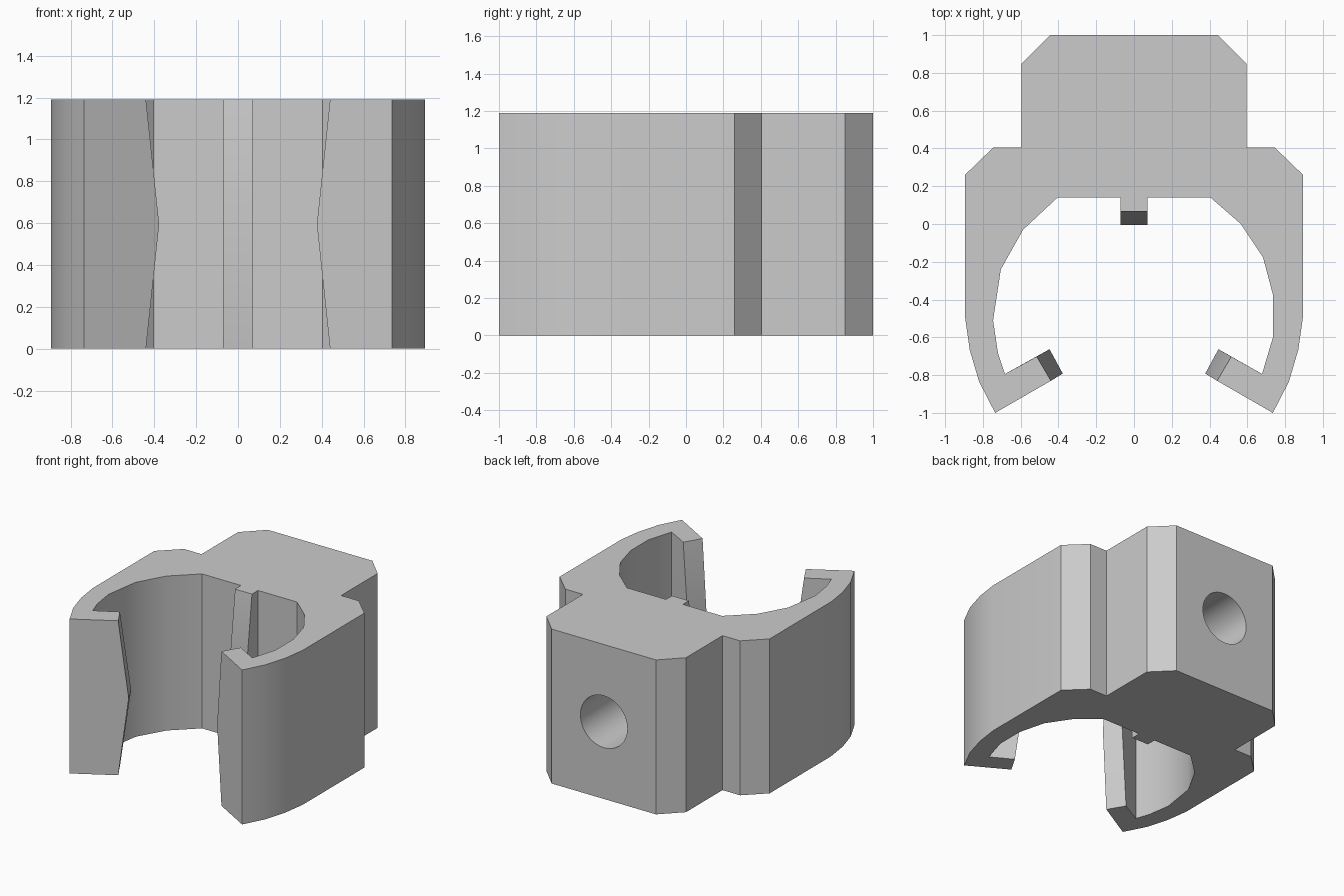
import bpy, bmesh, math

if "Cube" in bpy.data.objects:
    bpy.data.objects.remove(bpy.data.objects["Cube"], do_unlink=True)

HEIGHT = 1.19
HOLE_RADIUS, HOLE_DEPTH = 0.2, 0.6

# Plain grey plastic
grey = bpy.data.materials.new("grey_plastic")
grey.use_nodes = True
colour = (0.6, 0.6, 0.6, 1)
grey.diffuse_color = colour
grey.node_tree.nodes["Principled BSDF"].inputs["Base Color"].default_value = colour


def mirror(points):
    return [(-x, y) for x, y in reversed(points)]


# Outer wall on the left side, from the back down to the jaw
outer = [(0.445, 1), (0.595, 0.85), (0.595, 0.405), (0.745, 0.405), (0.895, 0.26),
         (0.895, -0.49), (0.87, -0.665), (0.82, -0.835), (0.735, -1)]
# Jaw tip, at mid height and drawn back at both ends
tip_mid = [(0.377, -0.792), (0.447, -0.663)]
tip_end = [(0.44, -0.83), (0.515, -0.702)]
# Round bore, with facets that differ on each side
bore_left = [(0.678, -0.794), (0.737, -0.595), (0.737, -0.38), (0.683, -0.176),
             (0.566, 0), (0.405, 0.14)]
bore_right = [(-0.405, 0.14), (-0.587, -0.03), (-0.705, -0.24), (-0.746, -0.51),
              (-0.72, -0.685), (-0.683, -0.794)]


def section(tip, rib_y):
    rib = [(0.072, 0.14), (0.072, rib_y), (-0.072, rib_y), (-0.072, 0.14)]
    return outer + tip + bore_left + rib + bore_right + mirror(tip) + mirror(outer)


# Clip body: end section, crowned middle section, end section
bm = bmesh.new()
levels = [(0, tip_end, 0.067), (HEIGHT / 2, tip_mid, -0.005), (HEIGHT, tip_end, 0.067)]
rings = [[bm.verts.new((x, y, z)) for x, y in section(tip, rib_y)] for z, tip, rib_y in levels]
for low, high in zip(rings, rings[1:]):
    for i in range(len(low)):
        j = (i + 1) % len(low)
        bm.faces.new((low[i], low[j], high[j], high[i]))
bm.faces.new(rings[0])
bm.faces.new(rings[-1])
bmesh.ops.recalc_face_normals(bm, faces=bm.faces)
mesh = bpy.data.meshes.new("clip_body")
bm.to_mesh(mesh)
bm.free()
body = bpy.data.objects.new("clip_body", mesh)
bpy.context.collection.objects.link(body)
mesh.materials.append(grey)

# Blind screw hole in the back
bpy.ops.mesh.primitive_cylinder_add(vertices=48, radius=HOLE_RADIUS, depth=2 * HOLE_DEPTH,
                                    location=(0, 1, HEIGHT / 2),
                                    rotation=(math.pi / 2, 0, 0))
cutter = bpy.context.object
cutter.name = "hole_cutter"
cutter.data.materials.append(grey)
cut = body.modifiers.new("screw_hole", "BOOLEAN")
cut.operation = "DIFFERENCE"
cut.solver = "EXACT"
cut.object = cutter

# Apply the hole, then smooth the curved walls
bpy.ops.object.select_all(action="DESELECT")
body.select_set(True)
bpy.context.view_layer.objects.active = body
bpy.ops.object.modifier_apply(modifier=cut.name)
bpy.data.objects.remove(cutter, do_unlink=True)
bpy.ops.object.shade_smooth_by_angle(angle=math.radians(30))
